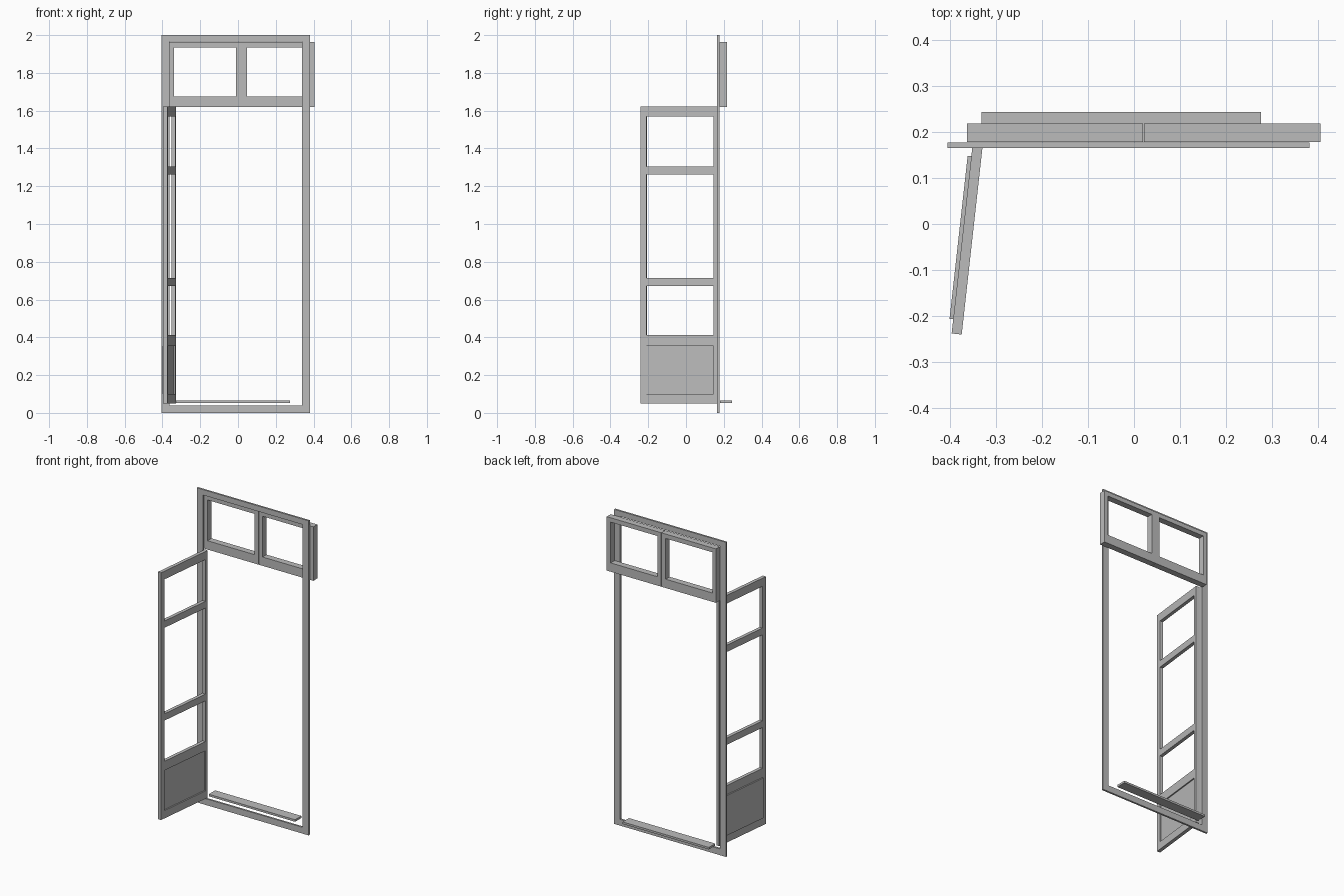
import bpy, bmesh
from mathutils import Matrix, Vector

old = bpy.data.objects.get("Cube")
if old:
    bpy.data.objects.remove(old, do_unlink=True)

# One plain grey for everything
grey = bpy.data.materials.new("plain grey")
grey.use_nodes = True
COLOUR = (0.5, 0.5, 0.5, 1)
grey.diffuse_color = COLOUR
grey.node_tree.nodes["Principled BSDF"].inputs["Base Color"].default_value = COLOUR


def finish(name, bm):
    bmesh.ops.recalc_face_normals(bm, faces=bm.faces)
    mesh = bpy.data.meshes.new(name)
    bm.to_mesh(mesh)
    bm.free()
    mesh.materials.append(grey)
    obj = bpy.data.objects.new(name, mesh)
    bpy.context.collection.objects.link(obj)
    return obj


def lattice(name, us, vs, holes, depth):
    """Slab in the x-z plane, cut on grid lines us, vs; cells in holes stay open."""
    bm = bmesh.new()
    grid = [[bm.verts.new((u, 0, v)) for v in vs] for u in us]
    for i in range(len(us) - 1):
        for j in range(len(vs) - 1):
            if (i, j) not in holes:
                bm.faces.new((grid[i][j], grid[i + 1][j], grid[i + 1][j + 1], grid[i][j + 1]))
    ext = bmesh.ops.extrude_face_region(bm, geom=bm.faces[:], use_keep_orig=True)
    moved = [g for g in ext["geom"] if isinstance(g, bmesh.types.BMVert)]
    bmesh.ops.translate(bm, verts=moved, vec=(0, depth, 0))
    return finish(name, bm)


# Outer frame
frame = lattice("outer_frame", [-0.405, -0.363, 0.339, 0.381],
                [0, 0.04, 1.965, 2], {(1, 1)}, 0.012)
frame.location.y = 0.165

# Two transom sashes behind the frame head
for name, us in (("right_transom_sash", [-0.363, -0.339, -0.01, 0.02]),
                 ("left_transom_sash", [0.0215, 0.048, 0.377, 0.405])):
    sash = lattice(name, us, [1.62, 1.676, 1.935, 1.963], {(1, 1)}, 0.04)
    sash.location.y = 0.178

# Threshold
sill = lattice("threshold", [-0.331, 0.276], [0.053, 0.066], set(), 0.064)
sill.location.y = 0.179

# Open door: local x runs from the free edge to the hinge, local y is thickness
free_edge = Vector((-0.374, -0.24, 0))
hinge = Vector((-0.329, 0.165, 0))
along = (hinge - free_edge).normalized()
across = Vector((-along.y, along.x, 0))
placing = Matrix((along, across, (0, 0, 1))).transposed().to_4x4()
placing.translation = free_edge
length = (hinge - free_edge).length

door = lattice("door_leaf", [0, 0.031, 0.387, length],
               [0.05, 0.1, 0.355, 0.413, 0.672, 0.715, 1.262, 1.305, 1.57, 1.622],
               {(1, 1), (1, 3), (1, 5), (1, 7)}, 0.022)
door.matrix_world = placing

# Solid lower panel, set back from one face and proud of the other
panel = lattice("door_panel", [0.031, 0.387], [0.1, 0.355], set(), 0.022)
panel.matrix_world = placing @ Matrix.Translation((0, 0.008, 0))
